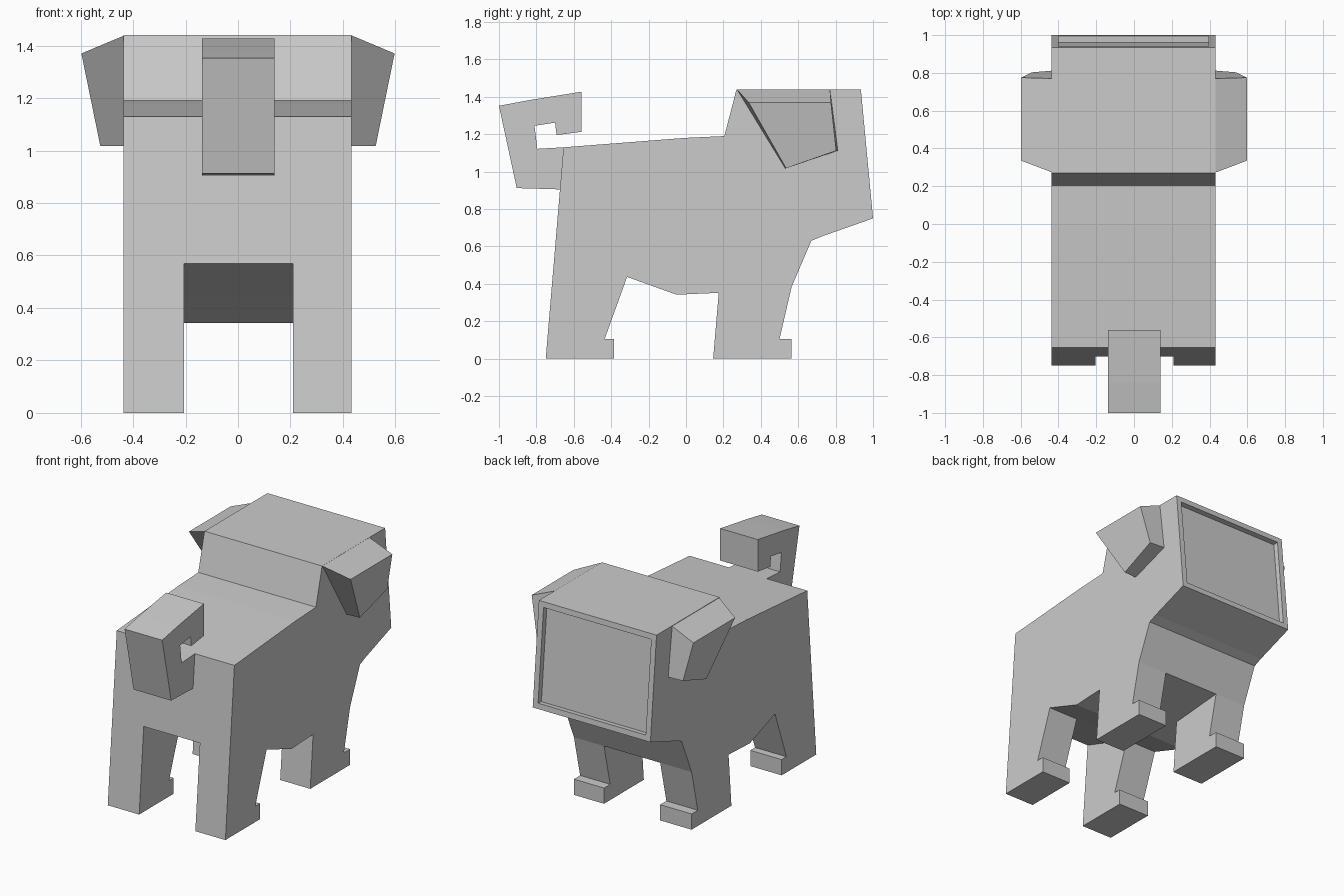
import bpy, bmesh

if "Cube" in bpy.data.objects:
    bpy.data.objects.remove(bpy.data.objects["Cube"])

# Adds a profile (y, z) swept over x stations; skip holds (edge, column) faces to leave open
def add_prism(bm, profile, xs, skip=()):
    rings = [[bm.verts.new((x, y, z)) for y, z in profile] for x in xs]
    n = len(profile)
    faces = {}
    for c in range(len(xs) - 1):
        for e in range(n):
            if (e, c) not in skip:
                f = (e + 1) % n
                faces[e, c] = bm.faces.new((rings[c][e], rings[c][f],
                                            rings[c + 1][f], rings[c + 1][e]))
    bm.faces.new(rings[0])
    bm.faces.new(rings[-1])
    return faces

def finish(bm, name):
    bmesh.ops.recalc_face_normals(bm, faces=bm.faces[:])
    mesh = bpy.data.meshes.new(name)
    bm.to_mesh(mesh)
    bm.free()
    ob = bpy.data.objects.new(name, mesh)
    bpy.context.collection.objects.link(ob)
    return ob

# Torso and head: one silhouette, open where the four legs join
X = (-0.437, -0.205, 0.21, 0.432)
torso = [(-0.702, 0.57), (-0.315, 0.437), (-0.05, 0.342), (0.175, 0.352),
         (0.565, 0.385), (0.67, 0.63), (0.73, 0.655), (1.0, 0.75),
         (0.935, 1.44), (0.27, 1.44), (0.205, 1.19), (-0.01, 1.18), (-0.655, 1.13)]
bm = bmesh.new()
faces = add_prism(bm, torso, X, skip={(0, 0), (0, 2), (3, 0), (3, 2)})
muzzle = [faces[7, c] for c in range(3)]

# Legs with small toes; the last edge of each profile is the open top
hind = [(-0.315, 0.437), (-0.435, 0.105), (-0.385, 0.105), (-0.385, 0),
        (-0.75, 0), (-0.702, 0.57)]
fore = [(0.565, 0.385), (0.5, 0.105), (0.565, 0.105), (0.565, 0),
        (0.145, 0), (0.175, 0.352)]
for leg in (hind, fore):
    for a, b in ((X[0], X[1]), (X[2], X[3])):
        add_prism(bm, leg, (a, b), skip={(5, 0)})
bmesh.ops.remove_doubles(bm, verts=bm.verts[:], dist=0.0005)
bmesh.ops.recalc_face_normals(bm, faces=bm.faces[:])

# Recessed face panel inside a thin rim
bmesh.ops.inset_region(bm, faces=muzzle, thickness=0.037, use_even_offset=True)
bmesh.ops.inset_region(bm, faces=muzzle, thickness=0.0005, depth=-0.035,
                       use_even_offset=True)
finish(bm, "body")

# Curled tail
tail = [(-1.0, 1.352), (-0.84, 1.382), (-0.56, 1.427), (-0.56, 1.213), (-0.692, 1.195),
        (-0.7, 1.262), (-0.81, 1.245), (-0.795, 1.122), (-0.655, 1.13),
        (-0.67, 0.905), (-0.905, 0.912)]
bm = bmesh.new()
add_prism(bm, tail, (-0.138, 0.14))
finish(bm, "tail")

# Flared ears, mirrored across x
inner = [(0.43, 0.272, 1.44), (0.43, 0.77, 1.44), (0.43, 0.812, 1.112), (0.43, 0.53, 1.018)]
outer = [(0.597, 0.335, 1.37), (0.597, 0.775, 1.37), (0.54, 0.803, 1.112), (0.525, 0.535, 1.018)]
for side, name in ((1, "right_ear"), (-1, "left_ear")):
    bm = bmesh.new()
    a, b = [[bm.verts.new((side * x, y, z)) for x, y, z in ring] for ring in (inner, outer)]
    bm.faces.new(a)
    bm.faces.new(b)
    for i in range(4):
        j = (i + 1) % 4
        bm.faces.new((a[i], a[j], b[j], b[i]))
    finish(bm, name)
